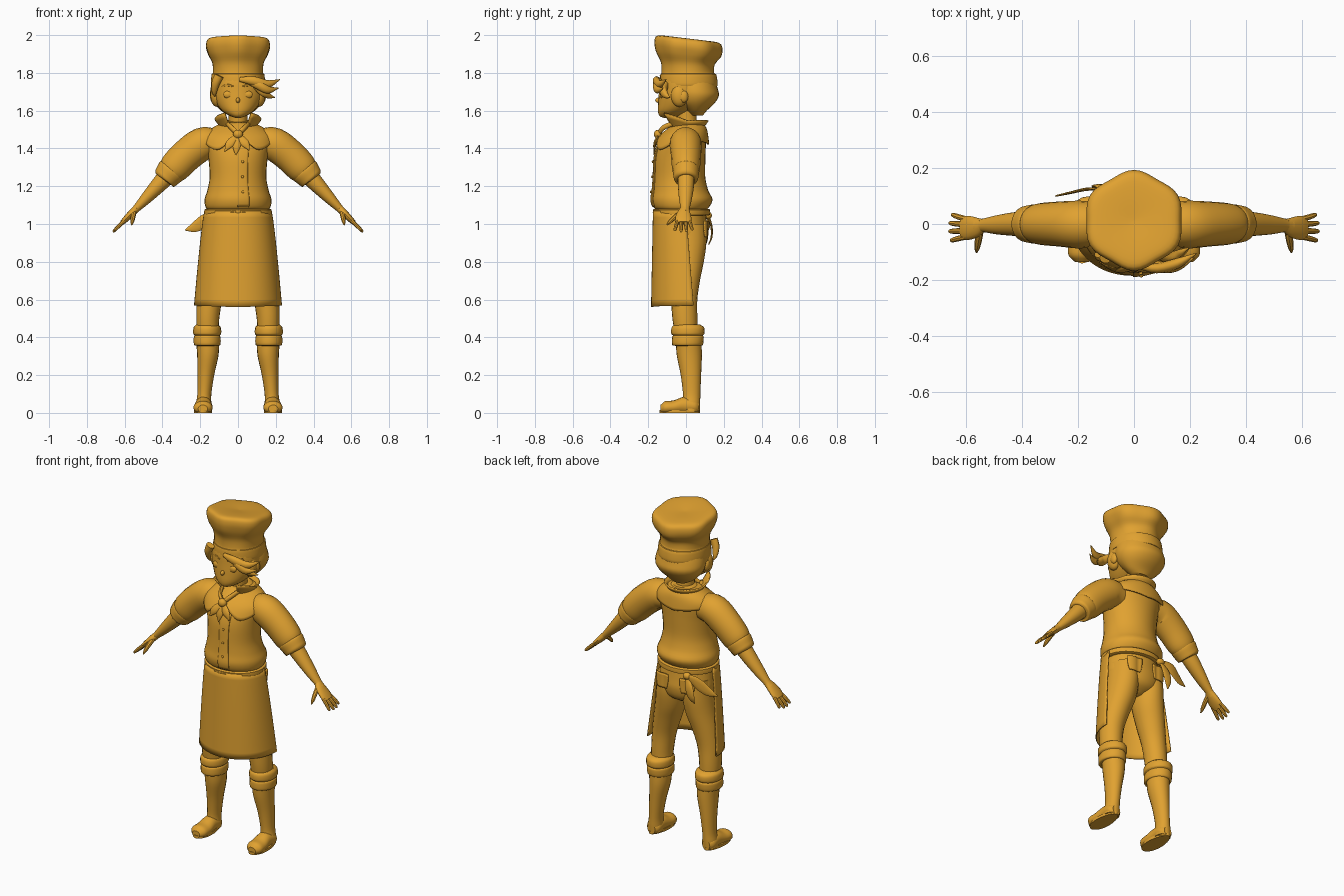
import bpy, bmesh, math
from mathutils import Vector

mat = bpy.data.materials.new("golden_ochre")
mat.diffuse_color = (0.75, 0.36, 0.03, 1)
X, Y, Z = Vector((1, 0, 0)), Vector((0, 1, 0)), Vector((0, 0, 1))
TAU = 2 * math.pi


def interp(keys, t):
    """Smooth interpolation of (t, a, b, ...) keys."""
    t = min(max(t, keys[0][0]), keys[-1][0])
    i = 0
    while i < len(keys) - 2 and t > keys[i + 1][0]:
        i += 1
    p, q = keys[i], keys[i + 1]
    o, r = keys[max(i - 1, 0)], keys[min(i + 2, len(keys) - 1)]
    h = q[0] - p[0]
    s = (t - p[0]) / h
    out = []
    for k in range(1, len(p)):
        m0 = (q[k] - o[k]) / (q[0] - o[0]) * h
        m1 = (r[k] - p[k]) / (r[0] - p[0]) * h
        out.append((2*s**3 - 3*s*s + 1) * p[k] + (s**3 - 2*s*s + s) * m0
                   + (3*s*s - 2*s**3) * q[k] + (s**3 - s*s) * m1)
    return out


def grid(name, f, nu, nv, closed=True, mirror=False, thick=0):
    """Surface f(u, v); closed ones wrap in u and get end caps."""
    bm = bmesh.new()
    rows = []
    for j in range(nv + 1):
        row = []
        for i in range(nu if closed else nu + 1):
            p = Vector(f(i / nu, j / nv))
            p.z = max(p.z, 0)
            row.append(bm.verts.new(p))
        rows.append(row)
    for a, b in zip(rows, rows[1:]):
        for i in range(nu):
            k = (i + 1) % len(a)
            bm.faces.new((a[i], a[k], b[k], b[i]))
    if closed and not thick:
        bm.faces.new(rows[0])
        bm.faces.new(rows[-1])
    bmesh.ops.remove_doubles(bm, verts=bm.verts, dist=1e-5)
    bmesh.ops.recalc_face_normals(bm, faces=bm.faces)
    me = bpy.data.meshes.new(name)
    bm.to_mesh(me)
    bm.free()
    me.materials.append(mat)
    ob = bpy.data.objects.new(name, me)
    bpy.context.collection.objects.link(ob)
    if thick:
        ob.modifiers.new("thickness", 'SOLIDIFY').thickness = thick
    if mirror:
        ob.modifiers.new("mirror", 'MIRROR')
    bpy.ops.object.select_all(action='DESELECT')
    bpy.context.view_layer.objects.active = ob
    ob.select_set(True)
    bpy.ops.object.shade_smooth_by_angle(angle=math.radians(40))
    return ob


def tube(name, pts, side=X, axis=None, n=20, m=4, mirror=False):
    """Elliptical loft through (x, y, z, half_width, half_depth) points."""
    keys = [(i, *p) for i, p in enumerate(pts)]
    last = len(pts) - 1

    def f(u, v):
        x, y, z, a, b = interp(keys, v * last)
        c = Vector((x, y, z))
        t = axis
        if t is None:
            t = Vector(interp(keys, v * last + .1)[:3]) - Vector(interp(keys, v * last - .1)[:3])
            t.normalize()
        s = (side - t * t.dot(side)).normalized()
        return c + s * a * math.cos(u * TAU) + t.cross(s) * b * math.sin(u * TAU)
    return grid(name, f, n, m * last, mirror=mirror)


def column(name, rings, x=0, **kw):
    """Upright loft through (z, centre_y, half_x, half_y) rings."""
    return tube(name, [(x, y, z, a, b) for z, y, a, b in rings], axis=Z, **kw)


def ball(name, c, r, **kw):
    def f(u, v):
        w = math.sin(v * math.pi)
        return (c[0] + r[0]*w*math.cos(u*TAU), c[1] + r[1]*w*math.sin(u*TAU), c[2] - r[2]*math.cos(v*math.pi))
    return grid(name, f, 16, 10, **kw)


# Jacket body
TORSO = [(1.07, -.025, .155, .125), (1.09, -.025, .172, .148), (1.13, -.022, .177, .162),
         (1.18, -.03, .162, .147), (1.25, -.035, .15, .137), (1.35, -.032, .157, .135),
         (1.42, -.022, .17, .127), (1.47, -.008, .168, .113), (1.51, .01, .125, .09), (1.545, .02, .06, .06)]
column("jacket", TORSO, n=32)


def on_torso(phi, z, off):
    """Point on the jacket; phi = 0 faces front."""
    cy, a, b = interp(TORSO, z)
    return ((a + off) * math.sin(phi), cy - (b + off) * math.cos(phi), z)


# Wide collar lying on the shoulders
HEM = [(0, 1.475), (.3, 1.43), (.62, 1.395), (1.0, 1.41), (1.57, 1.47), (2.3, 1.44), (3.15, 1.42)]


def cape(u, v):
    phi = (u - .5) * TAU
    z = 1.54 + (interp(HEM, abs(phi))[0] - 1.54) * v
    return on_torso(phi, z, .004 + .014 * v)


grid("wide_collar", cape, 56, 8, thick=.008)


# Standing collar, open at the front with flared points
def stand(u, v):
    phi = .5 + u * (TAU - 1.0)
    front = max(0, math.cos(phi))
    r = .066 + .042 * v + .03 * v * front
    return (r * math.sin(phi) * 1.05, .005 - r * math.cos(phi), 1.49 + v * (.06 + .045 * front))


grid("standing_collar", stand, 36, 4, closed=False, thick=.008)

# Neckerchief
ball("scarf_knot", (0, -.148, 1.475), (.026, .022, .024))
for name, x, z in (("scarf_tail_a", -.07, 1.385), ("scarf_tail_b", .06, 1.39), ("scarf_tail_c", -.012, 1.365)):
    tube(name, [(0, -.145, 1.475, .01, .006), (x * .6, -.165, (z + 1.47) / 2, .022, .007),
                (x, -.17, z, .002, .002)], n=10)
for s in (-1, 1):
    tube("scarf_band", [(0, -.145, 1.475, .012, .01), (s * .035, -.12, 1.51, .014, .01),
                        (s * .06, -.06, 1.535, .012, .01)], side=Z, n=10)

# Jacket overlap and buttons
grid("jacket_overlap", lambda u, v: on_torso(-.02 + u * .36, 1.09 + v * .33, .005), 6, 20, closed=False, thick=.006)
for z in (1.17, 1.25, 1.33):
    p = on_torso(.15, z, .009)
    ball("jacket_button", p, (.007, .005, .007))

# Sleeves, cuffs, forearms
tube("sleeve", [(.12, 0, 1.43, .075, .075), (.19, -.002, 1.423, .085, .088), (.27, 0, 1.365, .08, .087),
                (.335, 0, 1.30, .074, .083), (.365, 0, 1.27, .062, .068)], side=Y, mirror=True)
tube("sleeve_cuff", [(.345, 0, 1.292, .058, .065), (.352, 0, 1.283, .07, .077), (.375, 0, 1.256, .067, .071),
                     (.39, 0, 1.24, .062, .064), (.394, 0, 1.235, .045, .045)], side=Y, mirror=True)
tube("forearm", [(.36, 0, 1.272, .045, .05), (.42, 0, 1.207, .043, .042), (.49, -.003, 1.132, .034, .03),
                 (.54, -.005, 1.08, .024, .02), (.56, -.008, 1.06, .028, .02)], side=Y, mirror=True)

# Hands
tube("palm", [(.54, -.005, 1.08, .024, .02), (.565, -.012, 1.055, .037, .019), (.595, -.014, 1.025, .043, .016),
              (.615, -.014, 1.005, .038, .012)], side=Y, mirror=True, n=16)
for i, (y0, y1, k) in enumerate(((-.046, -.058, .92), (-.024, -.026, 1.02), (-.002, .003, 1.0), (.018, .032, .85))):
    tube("finger", [(.60, y0, 1.018, .010, .010), (.60 + .03 * k, y0 * .5 + y1 * .5, 1.018 - .028 * k, .010, .010),
                    (.60 + .054 * k, y1, 1.018 - .053 * k, .008, .008), (.60 + .06 * k, y1, 1.018 - .06 * k, .002, .002)],
         side=Y, mirror=True, n=8, m=3)
tube("thumb", [(.55, -.02, 1.065, .014, .014), (.555, -.055, 1.04, .013, .013), (.56, -.085, 1.012, .010, .010),
               (.562, -.102, .995, .003, .003)], side=X, mirror=True, n=8, m=3)

# Trousers
column("hips", [(1.09, -.02, .152, .122), (1.0, -.012, .162, .124), (.94, -.004, .165, .122),
                (.88, 0, .125, .1), (.84, 0, .04, .04)], n=28)
tube("trouser_leg", [(.083, -.008, 1.0, .078, .112), (.087, 0, .9, .084, .108), (.10, 0, .8, .085, .094),
                     (.127, -.008, .7, .078, .082), (.15, -.01, .6, .068, .07), (.16, -.006, .5, .061, .066),
                     (.16, 0, .42, .058, .06)], axis=Z, mirror=True)


# Back pockets
def pocket(u, v):
    x = .085 + (u - .5) * .09 * (1 - .25 * (1 - v) ** 3)
    z = .93 + v * .085
    t = math.sqrt(max(0, 1 - (x / .165) ** 2))
    leg = .108 * math.sqrt(max(0, 1 - ((x - .086) / .084) ** 2))
    return (x, max(.124 * t - .008, leg) + .007, z)


grid("back_pocket", pocket, 10, 8, closed=False, mirror=True, thick=.009)


# Apron wrapping the front, open behind
def apron(u, v):
    phi = (u - .5) * math.pi
    rx, ry, cy = .178 + .055 * v ** .8, .175 + .05 * v, .04 * v
    c, s = math.cos(phi), math.sin(phi)
    return (rx * math.copysign(abs(s) ** .92, s), cy - ry * max(c, 0) ** .92, 1.07 - v * (.51 - .008 * abs(s)))


grid("apron", apron, 40, 14, closed=False, thick=.006)
column("apron_waistband", [(1.045, -.02, .165, .13), (1.048, -.023, .178, .15), (1.075, -.024, .178, .151),
                           (1.08, -.024, .165, .14)], n=32, m=2)

# Apron bow at the back
ball("bow_knot", (-.09, .117, 1.045), (.025, .02, .02))
tube("bow_tail_wide", [(-.09, .12, 1.045, .012, .006), (-.16, .125, 1.025, .034, .006),
                       (-.225, .112, .985, .028, .005), (-.28, .1, .968, .003, .003)], side=Z, n=10)
tube("bow_tail_long", [(-.09, .12, 1.04, .01, .006), (-.115, .135, .985, .026, .006),
                       (-.13, .135, .93, .022, .005), (-.14, .12, .892, .003, .003)], n=10)

# Boots
column("boot_cuff", [(.355, .008, .055, .065), (.362, .008, .07, .082), (.4, .01, .071, .084), (.41, .01, .066, .079),
                     (.42, .01, .074, .088), (.452, .01, .072, .086), (.468, .008, .058, .066)], x=.163, mirror=True)
tube("boot_shaft", [(.16, .014, .37, .061, .068), (.16, .018, .3, .056, .066), (.17, .026, .2, .044, .054),
                    (.178, .03, .1, .037, .046), (.182, .028, .05, .041, .047), (.183, .025, .01, .043, .048)],
     axis=Z, mirror=True)
tube("boot_foot", [(.183, .07, .03, .025, .03), (.183, .045, .035, .043, .04), (.183, -.01, .04, .044, .045),
                   (.184, -.065, .03, .05, .036), (.186, -.11, .028, .048, .034), (.186, -.135, .022, .025, .02)],
     axis=Y, mirror=True)


def sole(u, v):
    t = u * TAU
    y = -.033 - .108 * math.cos(t)
    return (.185 + (.047 + .006 * math.cos(t)) * math.sin(t), y, v * .016)


grid("boot_sole", sole, 24, 1, mirror=True)

# Neck and head
column("neck", [(1.48, .015, .06, .06), (1.54, .005, .05, .052), (1.62, 0, .052, .055)])
column("head", [(1.562, -.095, .015, .022), (1.572, -.085, .042, .055), (1.60, -.062, .085, .087),
                (1.65, -.025, .122, .122), (1.70, -.008, .137, .135), (1.76, 0, .137, .138), (1.82, 0, .12, .12)], n=28)
ball("nose", (0, -.145, 1.655), (.011, .018, .014))
ball("eye", (.052, -.127, 1.685), (.026, .012, .02), mirror=True)
tube("eyebrow", [(.025, -.138, 1.728, .004, .004), (.055, -.128, 1.735, .006, .005), (.09, -.105, 1.728, .003, .003)],
     side=Z, n=8, mirror=True)
tube("mouth", [(-.022, -.127, 1.617, .002, .003), (0, -.137, 1.614, .004, .005), (.022, -.127, 1.617, .002, .003)],
     side=Z, n=8)
ball("ear", (.132, -.012, 1.675), (.016, .025, .032), mirror=True)

# Hair
column("back_hair", [(1.575, .055, .05, .035), (1.60, .055, .09, .055), (1.64, .052, .128, .1),
                     (1.68, .052, .146, .122), (1.72, .045, .145, .122), (1.78, .03, .13, .12)], n=28)
ball("side_hair", (.112, -.035, 1.68), (.034, .045, .06), mirror=True)
tube("left_fringe", [(-.10, -.12, 1.785, .025, .02), (-.118, -.115, 1.745, .022, .018), (-.125, -.1, 1.70, .014, .012),
                     (-.122, -.09, 1.675, .003, .003)], n=10)
for name, pts in (
        ("fringe_lock_upper", [(.01, -.145, 1.765, .012, .012), (.08, -.158, 1.758, .024, .018),
                               (.155, -.14, 1.74, .022, .018), (.222, -.105, 1.765, .002, .002)]),
        ("fringe_lock_middle", [(.05, -.14, 1.758, .015, .015), (.11, -.155, 1.735, .024, .02),
                                (.16, -.15, 1.71, .02, .015), (.215, -.12, 1.72, .002, .002)]),
        ("fringe_lock_lower", [(.09, -.11, 1.74, .02, .018), (.13, -.12, 1.705, .026, .02),
                               (.16, -.105, 1.68, .016, .014), (.195, -.085, 1.67, .002, .002)])):
    tube(name, pts, side=Z, n=12)

# Puffed hat with six soft lobes
HAT = [(i, *r) for i, r in enumerate([
    (1.73, .015, .13, .14, 0), (1.735, .015, .143, .153, 0), (1.79, .013, .14, .148, 0), (1.80, .01, .134, .139, .1),
    (1.85, .01, .138, .14, .5), (1.90, .012, .163, .166, 1), (1.945, .013, .175, .174, 1),
    (1.978, .013, .16, .16, 1), (1.983, .013, .1, .1, .5), (1.976, .013, .001, .001, 0)])]


def hat(u, v):
    z, cy, a, b, w = interp(HAT, v * 9)
    t = u * TAU
    lobe = 1 + .035 * w * math.cos(6 * (t - math.pi / 2))
    y = cy + b * lobe * math.sin(t)
    return (a * lobe * math.cos(t), y, z - .12 * y * min(1, max(0, (z - 1.82) / .1)))


grid("puffed_hat", hat, 48, 36)
